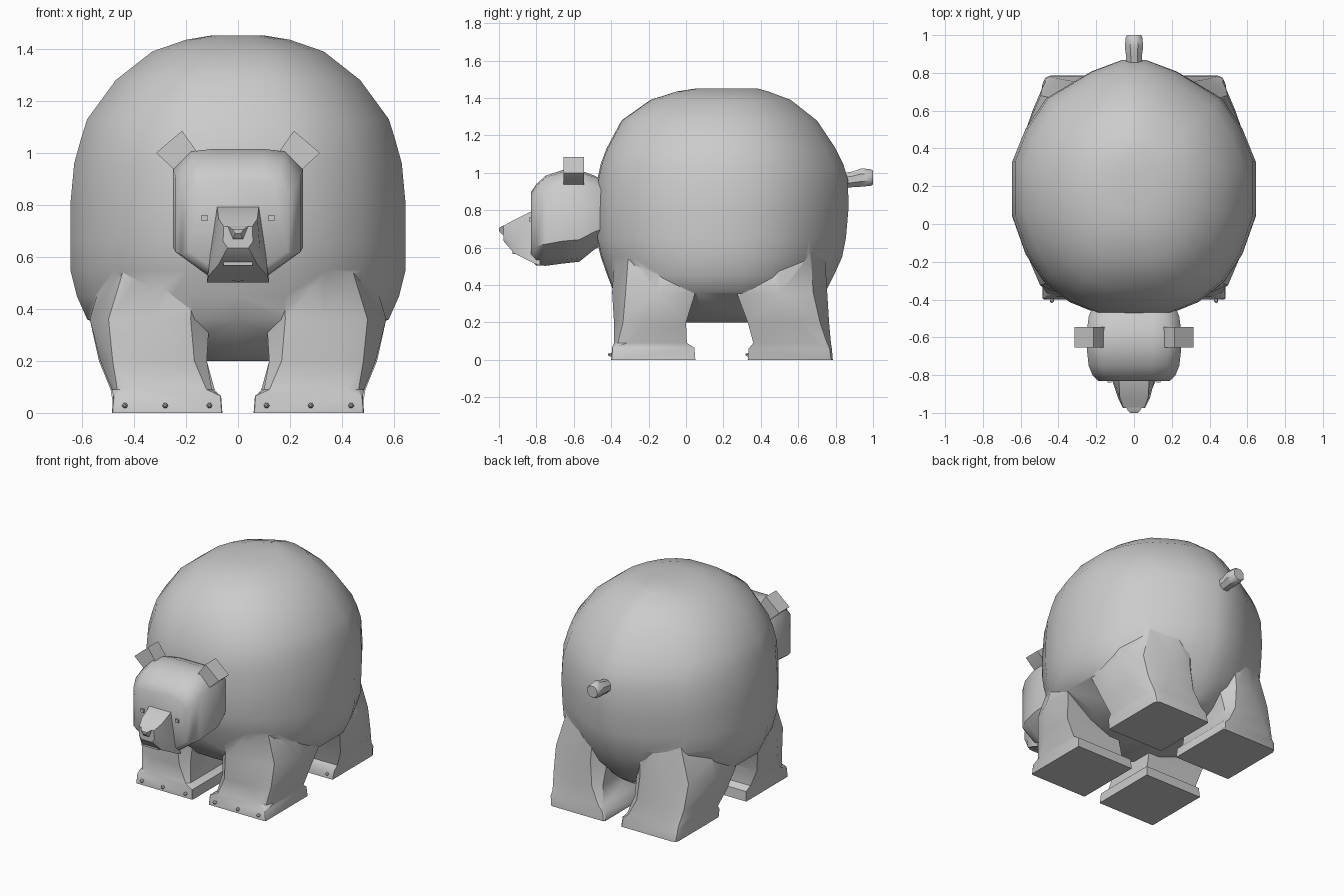
import bpy, bmesh, math

if "Cube" in bpy.data.objects:
    bpy.data.objects.remove(bpy.data.objects["Cube"])

grey = bpy.data.materials.new("grey fur")
grey.diffuse_color = (0.6, 0.6, 0.6, 1)
grey.use_nodes = True
grey.node_tree.nodes["Principled BSDF"].inputs["Base Color"].default_value = grey.diffuse_color


def finish(ob, angle=40):
    bpy.ops.object.select_all(action='DESELECT')
    ob.select_set(True)
    bpy.context.view_layer.objects.active = ob
    bpy.ops.object.shade_smooth_by_angle(angle=math.radians(angle))


def loft(name, rings, angle=40):
    """Closed skin through rings that all have the same number of points."""
    bm = bmesh.new()
    vs = [[bm.verts.new(p) for p in r] for r in rings]
    n = len(vs[0])
    for a, b in zip(vs, vs[1:]):
        for i in range(n):
            bm.faces.new((a[i], a[(i + 1) % n], b[(i + 1) % n], b[i]))
    bm.faces.new(vs[0])
    bm.faces.new(vs[-1])
    bmesh.ops.recalc_face_normals(bm, faces=bm.faces)
    me = bpy.data.meshes.new(name)
    bm.to_mesh(me)
    bm.free()
    me.materials.append(grey)
    ob = bpy.data.objects.new(name, me)
    bpy.context.collection.objects.link(ob)
    finish(ob, angle)
    return ob


def box(name, x, y, z, s=1):
    xs = sorted((x[0] * s, x[1] * s))
    return loft(name, [[(xs[0], y[0], h), (xs[1], y[0], h), (xs[1], y[1], h), (xs[0], y[1], h)] for h in z])


# Body: one plan outline scaled up the height (z, half width, front y, back y)
half = [(0, 0), (.3, .005), (.53, .05), (.74, .13), (.89, .24), (1, .39),
        (1, .6), (.89, .73), (.72, .85), (.35, .955), (.1, 1)]
outline = half + [(-u, v) for u, v in reversed(half[1:])]
levels = [(.20, .22, -.18, .58), (.25, .38, -.27, .65), (.36, .58, -.385, .745), (.45, .62, -.42, .79),
          (.55, .645, -.455, .835), (.65, .645, -.48, .855), (.80, .645, -.48, .868), (.96, .63, -.475, .867),
          (1.05, .605, -.455, .84), (1.13, .58, -.425, .80), (1.28, .47, -.345, .70),
          (1.39, .33, -.19, .56), (1.435, .20, -.05, .44), (1.452, .10, .06, .38)]
body = loft("body", [[(u * w, a + v * (b - a), z) for u, v in outline] for z, w, a, b in levels], 50)


# Legs with wedge feet: (z, inner x, outer x, y of outer-chamfer end, opposite y, chamfer)
def leg_ring(z, xi, xo, ye, yi, c, s):
    d = c if yi > ye else -c
    k = .3 * c * (1 if yi > ye else -1)
    return [(s * x, y, z) for x, y in (
        (xi, yi), (xi, ye + k), (xi + abs(k), ye), (xo - c, ye),
        (xo - c * .3, ye + d * .3), (xo, ye + d), (xo, yi))]


front = [(0, .06, .485, -.40, .05, .01), (.065, .065, .48, -.395, .045, .01),
         (.09, .10, .485, -.385, .005, .07), (.20, .12, .53, -.385, .0, .16),
         (.36, .11, .57, -.395, .05, .24), (.60, .10, .50, -.38, .06, .25)]
rear = [(0, .06, .475, .785, .33, .03), (.06, .065, .485, .78, .335, .04),
        (.09, .09, .49, .775, .36, .07), (.20, .12, .535, .765, .33, .16),
        (.36, .11, .57, .755, .27, .25), (.60, .10, .50, .74, .25, .25)]
for s in (-1, 1):
    for name, rows in (("front_leg", front), ("rear_leg", rear)):
        leg = loft(name, [leg_ring(*r, s) for r in rows])
        mod = body.modifiers.new("join", 'BOOLEAN')
        mod.operation = 'UNION'
        mod.solver = 'EXACT'
        mod.object = leg
        bpy.context.view_layer.objects.active = body
        bpy.ops.object.modifier_apply(modifier=mod.name)
        bpy.data.objects.remove(leg)
finish(body, 45)

# Head: half section scaled along y (y, half width, bottom z, top z)
sect = [(0, 1), (.4, 1), (.72, .98), (1, .84), (1, .24), (.45, .04), (0, 0)]
sect = sect + [(-u, v) for u, v in reversed(sect[1:-1])]
head_rows = [(-.44, .22, .62, .96), (-.49, .24, .59, .985), (-.57, .25, .525, 1.015), (-.66, .25, .515, 1.015),
             (-.75, .24, .503, .985), (-.80, .22, .505, .94), (-.83, .19, .535, .895)]
loft("head", [[(u * w, y, a + v * (b - a)) for u, v in sect] for y, w, a, b in head_rows], 50)

# Muzzle: (y, bottom z, top z, bottom half width, top half width)
muzzle = [(-.78, .502, .80, .12, .08), (-.83, .525, .792, .115, .08), (-.92, .57, .748, .075, .075),
          (-.975, .635, .717, .04, .055)]
loft("muzzle", [[(-t, y, b), (t, y, b), (d, y, a + .3 * (b - a)), (c, y, a), (-c, y, a), (-d, y, a + .3 * (b - a))]
                for y, a, b, c, t in muzzle for d in [(c + t) / 2 + .01]], 30)
loft("nose", [[(-w, y, b), (w, y, b), (w * .5, y, a), (-w * .5, y, a)]
              for y, a, b, w in ((-.96, .665, .722, .045), (-.985, .672, .715, .035), (-1, .69, .705, .02))], 30)
box("mouth", (-.055, .055), (-.928, -.88), (.567, .584))

# Ears, eyes
ear = [(.14, .97), (.165, 1.015), (.215, 1.085), (.315, 1.0), (.25, .94), (.21, .92)]
for s in (-1, 1):
    loft("ear", [[(s * x, y, z) for x, z in ear] for y in (-.655, -.545)], 30)
    box("eye", (.118, .140), (-.84, -.81), (.739, .761), s)

# Claws: three small tapered pegs on each foot
for s in (-1, 1):
    for y in (-.40, .335):
        for x in (.11, .28, .435):
            loft("claw", [[(s * x + r * math.cos(i * math.pi / 3), y + d, .028 + r * math.sin(i * math.pi / 3))
                           for i in range(6)] for d, r in ((.03, .011), (-.008, .011), (-.018, .004))], 30)

# Tail
loft("tail", [[(r * math.cos(i * math.pi / 4 + .39), y, z + r * math.sin(i * math.pi / 4 + .39)) for i in range(8)]
              for y, z, r in ((.82, .955, .045), (.89, .965, .045), (.94, .975, .053), (.99, .975, .047),
                              (1.0, .975, .04))], 40)
